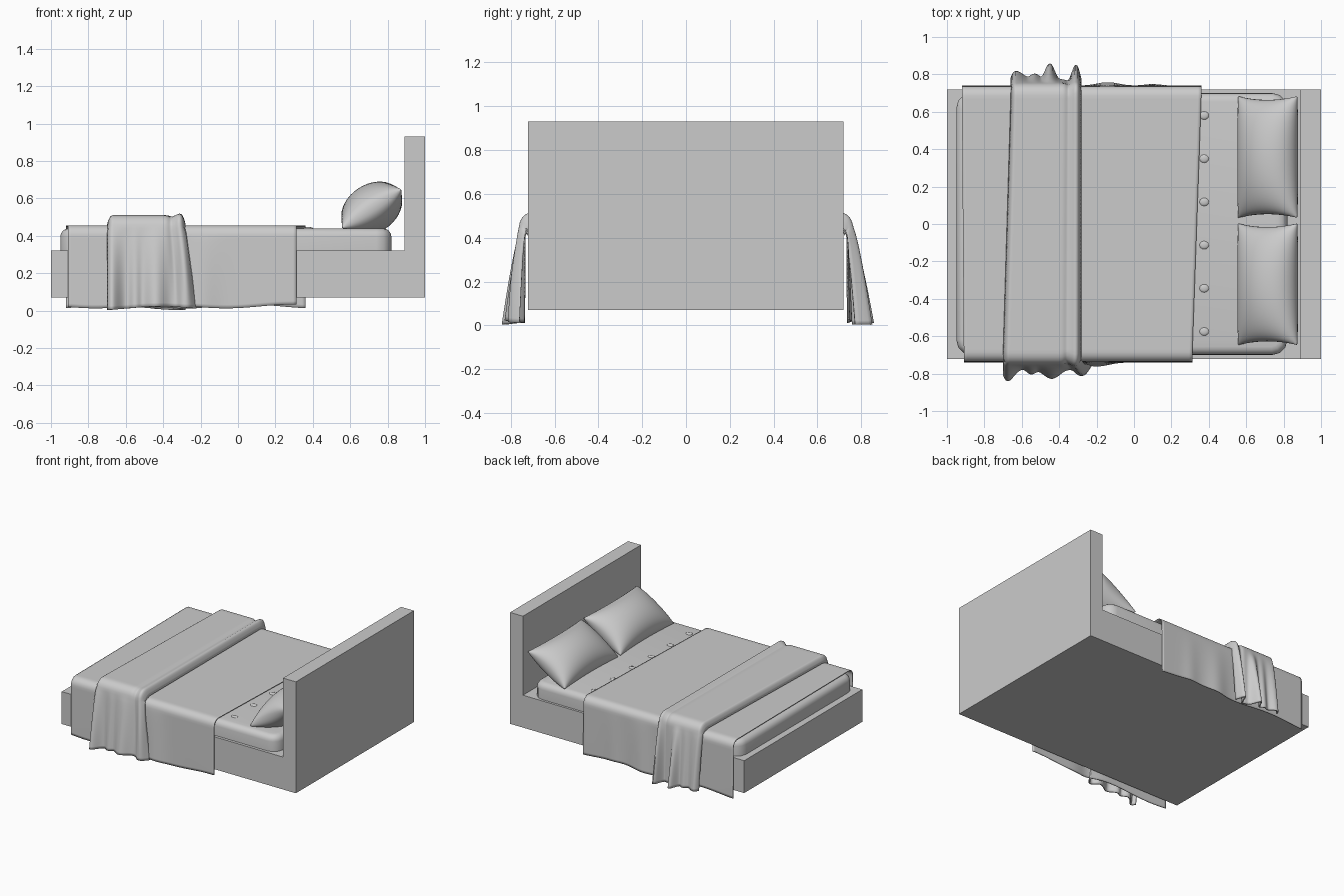
import bpy, bmesh, math
from mathutils import Matrix, Vector

if "Cube" in bpy.data.objects:
    bpy.data.objects.remove(bpy.data.objects["Cube"])


def finish(name, bm, smooth=True, angle=40):
    me = bpy.data.meshes.new(name)
    bm.to_mesh(me)
    bm.free()
    ob = bpy.data.objects.new(name, me)
    bpy.context.collection.objects.link(ob)
    if smooth:
        bpy.ops.object.select_all(action='DESELECT')
        ob.select_set(True)
        bpy.context.view_layer.objects.active = ob
        bpy.ops.object.shade_smooth_by_angle(angle=math.radians(angle))
    return ob


def sheet(nu, nv, point):
    """Grid surface from a function of (u, v) in 0..1."""
    bm = bmesh.new()
    rows = [[bm.verts.new(point(i / nu, j / nv)) for j in range(nv + 1)] for i in range(nu + 1)]
    for i in range(nu):
        for j in range(nv):
            bm.faces.new((rows[i][j], rows[i + 1][j], rows[i + 1][j + 1], rows[i][j + 1]))
    return bm


def lerp(a, b, t):
    return a + (b - a) * t


# Bed frame: L-shaped side profile with the headboard, extruded across
bm = bmesh.new()
profile = [(-1, .07), (1, .07), (1, .93), (.89, .93), (.89, .32), (-1, .32)]
face = bm.faces.new([bm.verts.new((x, -.722, z)) for x, z in profile])
ext = bmesh.ops.extrude_face_region(bm, geom=[face])
bmesh.ops.translate(bm, vec=(0, 1.44, 0), verts=[g for g in ext['geom'] if isinstance(g, bmesh.types.BMVert)])
bmesh.ops.recalc_face_normals(bm, faces=bm.faces)
finish("bed_frame", bm, smooth=False)

# Mattress: rounded plan corners, then a soft top edge
bm = bmesh.new()
bmesh.ops.create_cube(bm, size=1, matrix=Matrix.Translation((-.065, 0, .37)) @ Matrix.Diagonal((1.77, 1.40, .14, 1)))
upright = [e for e in bm.edges if abs(e.verts[0].co.z - e.verts[1].co.z) > .1]
bmesh.ops.bevel(bm, geom=upright, offset=.08, segments=3, profile=.5, affect='EDGES')
top = [e for e in bm.edges if all(v.co.z > .43 for v in e.verts)]
bmesh.ops.bevel(bm, geom=top, offset=.045, segments=4, profile=.5, affect='EDGES')
finish("mattress", bm)

# Mattress tufts: one visible row of small flat buttons
bm = bmesh.new()
for k in range(6):
    bmesh.ops.create_uvsphere(bm, u_segments=12, v_segments=6, radius=1,
                              matrix=Matrix.Translation((.375, .58 - .231 * k, .44)) @ Matrix.Diagonal((.025, .022, .007, 1)))
finish("mattress_tufts", bm)


def drape(name, height, wall, radius, hem, left, right, spread, base, folds, roll, thick, ridge, nu, nv):
    """Cloth laid across the bed, hanging over both sides in folds."""
    flat = wall - radius
    arc = radius * math.pi / 2
    total = flat + arc + height - radius - hem

    def point(u, v):
        side = -1 if v < .5 else 1
        d = abs(v - .5) * 2 * total
        if d < flat:
            y, z, fall = d, height, 0
        elif d < flat + arc:
            a = (d - flat) / radius
            y, z, fall = flat + radius * math.sin(a), height - radius * (1 - math.cos(a)), 0
        else:
            down = d - flat - arc
            y, z = wall, height - radius - down
            fall = down / (total - flat - arc)
        t = (max(-1, min(1, side * d / flat)) + 1) / 2
        x = lerp(lerp(left[0], left[1], t), lerp(right[0], right[1], t), u)
        if side < 0:
            x += spread * fall * u * u
        # gaussian folds grow towards the hem
        push = base + sum(a * math.exp(-((x - c) / w) ** 2) for c, a, w in folds[side])
        y += push * fall ** .75
        z += .010 * fall * math.sin(9 * x + side)
        # edges roll down onto the layer below
        e = max(0, 1 - min(u, 1 - u) / .06)
        if d < flat + arc:
            z -= roll * e * e
        y -= roll * .5 * e * e * min(1, d / flat)
        bump = math.exp(-((u - .93) / .035) ** 2) - math.exp(-((u - .82) / .045) ** 2)
        z += ridge * bump * (1 - fall)
        if d > flat:
            y += ridge * bump
        return (x, side * y, max(z, .004))

    ob = finish(name, sheet(nu, nv, point), angle=60)
    mod = ob.modifiers.new("thickness", 'SOLIDIFY')
    mod.thickness = thick
    mod.offset = 0


# Bed cover over most of the mattress
drape("bed_cover", .453, .735, .05, .022, (-.91, -.92), (.312, .36), 0, .002,
      {-1: [(-.2, .022, .09)], 1: [(-.14, .018, .08), (.1, .008, .06)]}, 0, .006, 0, 70, 120)

# Folded throw across the foot end
drape("throw_blanket", .505, .748, .06, .012, (-.695, -.655), (-.285, -.285), .06, .02,
      {-1: [(-.68, .07, .05), (-.55, .03, .03), (-.44, .055, .06), (-.29, .04, .04)],
       1: [(-.63, .045, .05), (-.53, .03, .03), (-.45, .085, .03), (-.31, .07, .025)]},
      .045, .010, .008, 70, 120)


# Pillows: two puffed shells meeting at a seam, leaning on the headboard
def pillow(name, cy):
    n, m = 32, 20
    tilt = Matrix.Translation((.715, cy, .545)) @ Matrix.Rotation(math.radians(-33), 4, 'Y')
    bm = bmesh.new()
    for s in (1, -1):
        def point(u, v, s=s):
            a = math.sin((u - .5) * math.pi)
            b = math.sin((v - .5) * math.pi)
            puff = ((1 - a * a) ** .42) * ((1 - b * b) ** .5)
            y = .325 * a * (1 - .06 * (1 - b * b))
            x = .188 * b * (1 - .07 * (1 - a * a))
            return tilt @ Vector((x, y, s * .13 * puff))
        part = sheet(n, m, point)
        if s > 0:
            bmesh.ops.reverse_faces(part, faces=part.faces)
        tmp = bpy.data.meshes.new("shell")
        part.to_mesh(tmp)
        part.free()
        bm.from_mesh(tmp)
        bpy.data.meshes.remove(tmp)
    bmesh.ops.remove_doubles(bm, verts=bm.verts, dist=.0005)
    bmesh.ops.recalc_face_normals(bm, faces=bm.faces)
    finish(name, bm, angle=70)


pillow("pillow_front", -.322)
pillow("pillow_back", .358)
